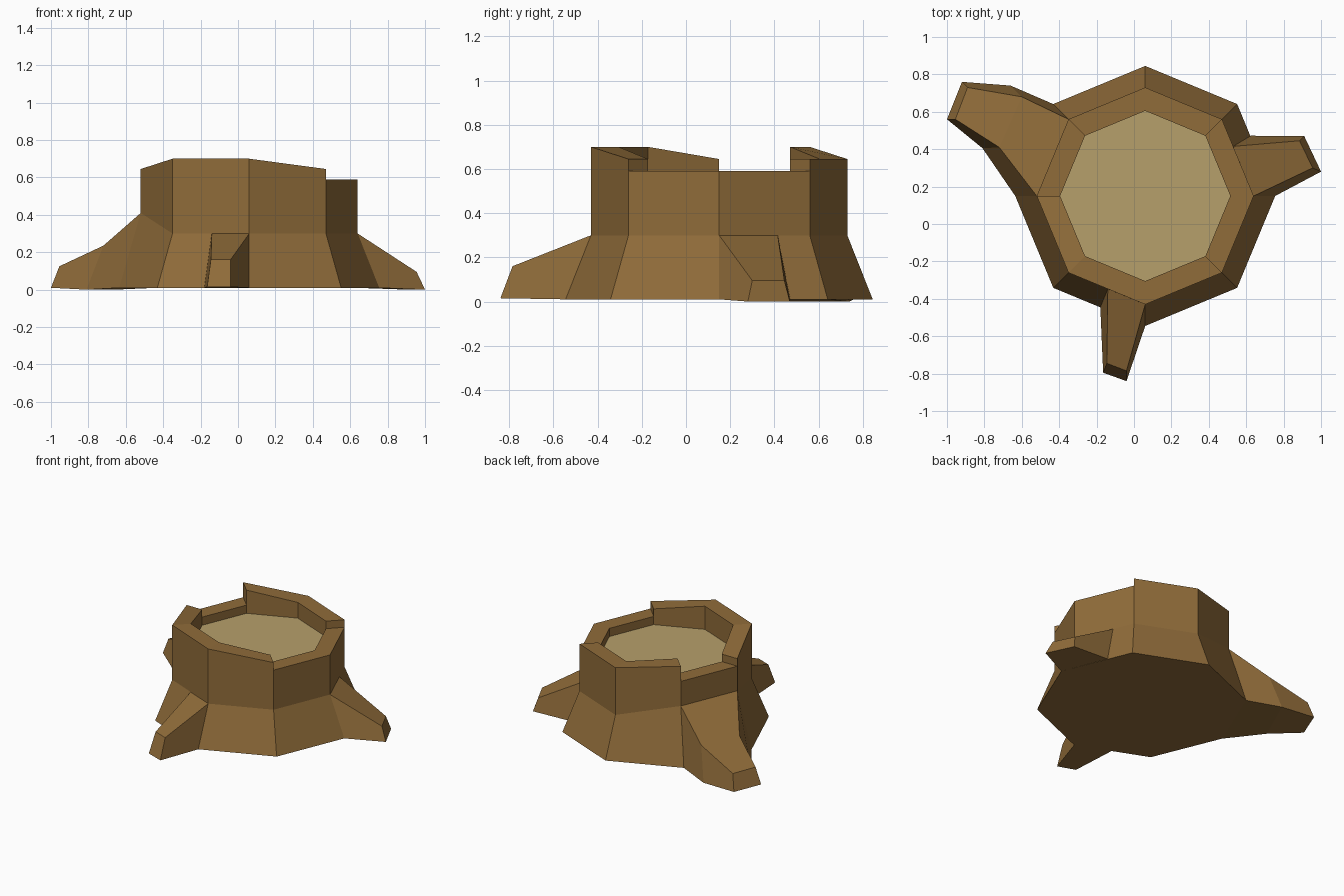
import bpy, bmesh
from math import cos, sin, radians
from mathutils import Vector

if "Cube" in bpy.data.objects:
    bpy.data.objects.remove(bpy.data.objects["Cube"])

CX, CY = 0.06, 0.15


def material(name, color):
    m = bpy.data.materials.new(name)
    m.diffuse_color = color
    m.use_nodes = True
    m.node_tree.nodes["Principled BSDF"].inputs["Base Color"].default_value = m.diffuse_color
    return m


bark = material("bark", (0.28, 0.15, 0.042, 1))
wood = material("cut_wood", (0.47, 0.35, 0.145, 1))


def oct_pt(i, r, z):
    a = radians(45 * i)
    return Vector((CX + r * cos(a), CY + r * sin(a), z))


def make_object(name, polys, mat):
    bm = bmesh.new()
    for p in polys:
        bm.faces.new([bm.verts.new(c) for c in p])
    bmesh.ops.remove_doubles(bm, verts=bm.verts, dist=0.0005)
    bmesh.ops.dissolve_degenerate(bm, edges=bm.edges, dist=0.0005)
    bmesh.ops.recalc_face_normals(bm, faces=bm.faces)
    me = bpy.data.meshes.new(name)
    bm.to_mesh(me)
    bm.free()
    me.materials.append(mat)
    ob = bpy.data.objects.new(name, me)
    bpy.context.collection.objects.link(ob)


# Trunk: flared base, upright wall and a broken rim, one wedge per side
R_BASE, R_OUT, R_IN = 0.695, 0.58, 0.455
FLOOR = 0.53
flare_z = [0.30, 0.30, 0.30, 0.41, 0.41, 0.30, 0.30, 0.30]
rim = [(0.59, 0.59), (0.645, 0.645), (0.645, 0.70), (0.59, 0.59),
       (0.645, 0.70), (0.70, 0.70), (0.70, 0.645), (0.59, 0.59)]
polys = [[oct_pt(i, R_BASE, 0.01) for i in range(8)][::-1]]
for i in range(8):
    j = (i + 1) % 8
    za, zb = rim[i]
    b0, b1 = oct_pt(i, R_BASE, 0.01), oct_pt(j, R_BASE, 0.01)
    m0, m1 = oct_pt(i, R_OUT, flare_z[i]), oct_pt(j, R_OUT, flare_z[j])
    o0, o1 = oct_pt(i, R_OUT, za), oct_pt(j, R_OUT, zb)
    i0, i1 = oct_pt(i, R_IN, za), oct_pt(j, R_IN, zb)
    f0, f1 = oct_pt(i, R_IN, FLOOR), oct_pt(j, R_IN, FLOOR)
    polys += [[b0, b1, m1, m0], [m0, m1, o1, o0],
              [o0, o1, i1, i0], [i0, i1, f1, f0]]
    # step where the rim is broken off
    zn = rim[j][0]
    if abs(zn - zb) > 0.001:
        polys.append([o1, i1, oct_pt(j, R_IN, zn), oct_pt(j, R_OUT, zn)])
make_object("trunk", polys, bark)

# Pale sawn surface inside the rim
make_object("cut_surface", [[oct_pt(i, R_IN, FLOOR) for i in range(8)]], wood)


# Roots: sections of (top a, top b, bottom b, bottom a), capped at the tip
def root(name, sections):
    s = [[Vector(p) for p in sec] for sec in sections]
    polys = [s[-1]]
    for p, q in zip(s, s[1:]):
        for k in range(4):
            n = (k + 1) % 4
            polys.append([p[k], p[n], q[n], q[k]])
    make_object(name, polys, bark)


root("right_root", [
    [(0.64, 0.15, 0.30), (0.53, 0.415, 0.30), (0.625, 0.472, 0.01), (0.755, 0.15, 0.01)],
    [(0.955, 0.30, 0.095), (0.885, 0.445, 0.095), (0.91, 0.47, 0.0), (1.0, 0.28, 0.0)]])
root("front_root", [
    [(-0.14, -0.345, 0.30), (0.06, -0.43, 0.30), (0.06, -0.545, 0.01), (-0.18, -0.445, 0.01)],
    [(-0.145, -0.745, 0.16), (-0.04, -0.785, 0.16), (-0.04, -0.84, 0.015), (-0.165, -0.795, 0.015)]])
root("left_root", [
    [(-0.35, 0.56, 0.41), (-0.52, 0.15, 0.41), (-0.635, 0.15, 0.01), (-0.431, 0.641, 0.01)],
    [(-0.60, 0.68, 0.235), (-0.72, 0.41, 0.235), (-0.81, 0.405, 0.0), (-0.66, 0.74, 0.0)],
    [(-0.89, 0.73, 0.125), (-0.955, 0.56, 0.125), (-1.0, 0.56, 0.01), (-0.92, 0.76, 0.01)]])
